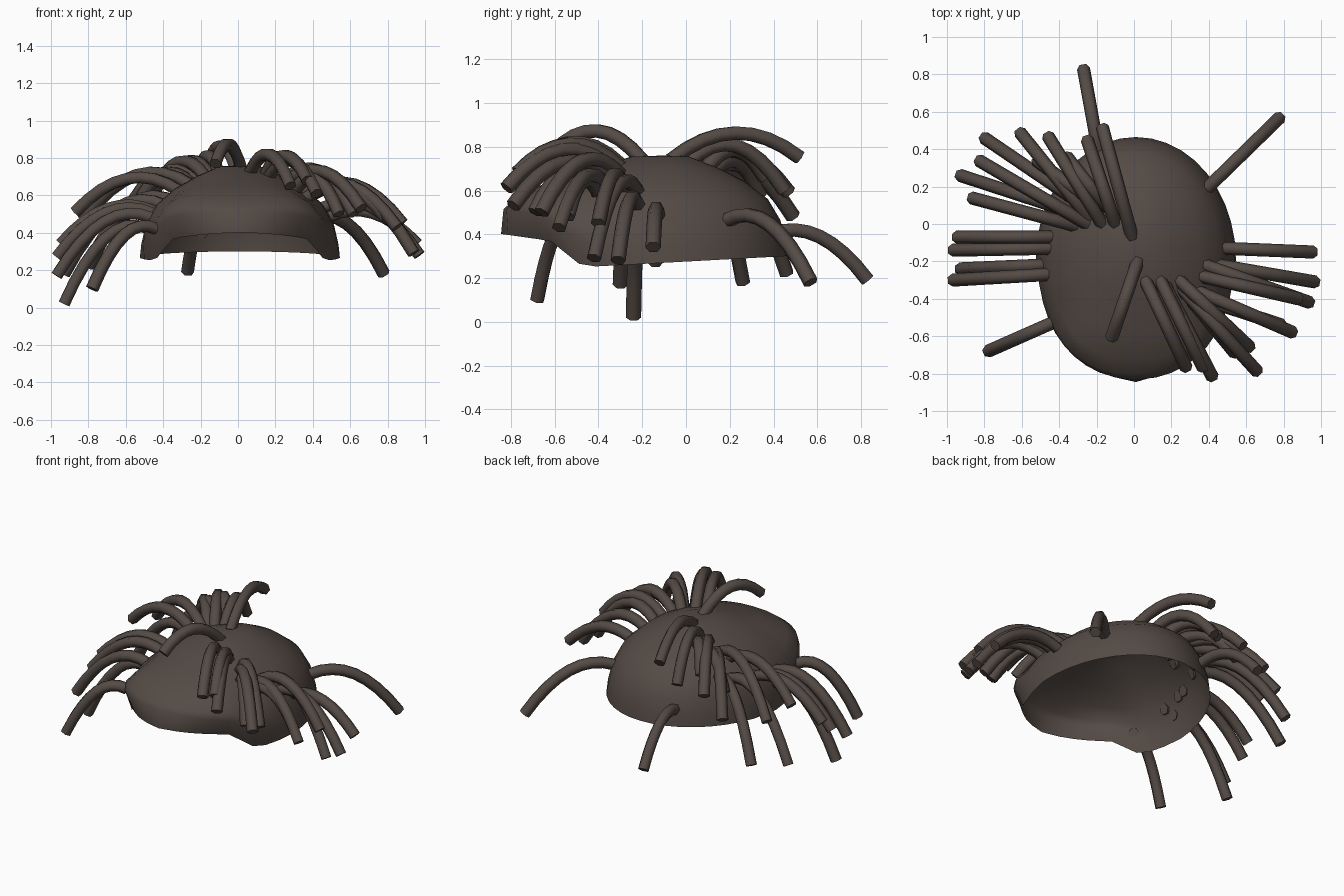
import bpy, bmesh, math
from mathutils import Vector
from mathutils.bvhtree import BVHTree

cube = bpy.data.objects.get("Cube")
if cube:
    bpy.data.objects.remove(cube, do_unlink=True)

brown = bpy.data.materials.new("dark_brown")
brown.use_nodes = True
colour = (0.09, 0.07, 0.06, 1)
brown.diffuse_color = colour
brown.node_tree.nodes["Principled BSDF"].inputs["Base Color"].default_value = colour


def finish(obj, angle):
    """Apply the material and smooth shading."""
    obj.data.materials.clear()
    obj.data.materials.append(brown)
    bpy.ops.object.select_all(action='DESELECT')
    obj.select_set(True)
    bpy.context.view_layer.objects.active = obj
    bpy.ops.object.shade_smooth_by_angle(angle=math.radians(angle))


def rim_height(y):
    """Lower edge: nearly level, stepping up under the front brim."""
    if y > -0.47:
        return 0.25 + (y + 0.47) * 0.054
    if y > -0.62:
        return 0.25 + (-0.47 - y) * 0.8
    return 0.37 + (-0.62 - y) * 0.14


# Open dome: rings from the crown to the rim, as fractions of radius and
# height, extra height at the front brim, and inward tuck at the front corners
PROFILE = [(0.2, 0.99, 0, 0), (0.42, 0.89, 0, 0), (0.65, 0.75, 0, 0),
           (0.84, 0.57, 0, 0), (0.94, 0.36, 0.05, 0),
           (0.985, 0.15, 0.17, 0.03), (1, 0, 0, 0.11)]
SIDES = 40
TOP = 0.76
bm = bmesh.new()
crown = bm.verts.new((0.01, -0.1, TOP))
rings = []
for radius, height, brim, tuck in PROFILE:
    ring = []
    for i in range(SIDES):
        a = math.tau * i / SIDES
        c, s = math.cos(a), math.sin(a)
        front = max(-s, 0)
        r = radius - tuck * 2 * front * abs(c)
        h = height + brim * front
        power = 0.84 if s < 0 else 1
        px = math.copysign(abs(c) ** power, c) * 0.535
        py = math.copysign(abs(s) ** power, s) * 0.655
        y = -0.19 + 0.09 * (1 - r) + r * py
        rim = rim_height(y)
        ring.append(bm.verts.new((0.01 + r * px, y, rim + (TOP - rim) * h)))
    rings.append(ring)
for i in range(SIDES):
    j = (i + 1) % SIDES
    bm.faces.new((crown, rings[0][i], rings[0][j]))
    for upper, lower in zip(rings, rings[1:]):
        bm.faces.new((upper[i], lower[i], lower[j], upper[j]))
surface = BVHTree.FromBMesh(bm)
mesh = bpy.data.meshes.new("dome_shell")
bm.to_mesh(mesh)
bm.free()
dome = bpy.data.objects.new("dome_shell", mesh)
bpy.context.collection.objects.link(dome)
finish(dome, 50)


# Strands: arcs from a root on the dome to a drooping tip
def strands(name, paths, lift=0.08, steps=8):
    curve = bpy.data.curves.new(name, 'CURVE')
    curve.dimensions = '3D'
    curve.bevel_depth = 0.035
    curve.bevel_resolution = 1
    curve.use_fill_caps = True
    for x, y, tip_x, tip_y, tip_z in paths:
        hit = surface.ray_cast(Vector((x, y, 2)), Vector((0, 0, -1)))[0]
        z = hit.z if hit else 0.42
        root = Vector((x, y, z - 0.02))
        tip = Vector((tip_x, tip_y, tip_z))
        bend = root.lerp(tip, 0.5)
        bend.z = max(z, tip_z) + lift + 0.42 * max(z - 0.42, 0)
        spline = curve.splines.new('POLY')
        spline.points.add(steps)
        for k, point in enumerate(spline.points):
            t = k / steps
            p = root.lerp(bend, t).lerp(bend.lerp(tip, t), t)
            point.co = (*p, 1)
    obj = bpy.data.objects.new(name, curve)
    bpy.context.collection.objects.link(obj)
    bpy.ops.object.select_all(action='DESELECT')
    obj.select_set(True)
    bpy.context.view_layer.objects.active = obj
    bpy.ops.object.convert(target='MESH')
    finish(bpy.context.object, 65)


strands("crown_strands", [
    (0.02, -0.2, -0.12, -0.61, 0.77), (-0.01, -0.07, -0.17, 0.52, 0.75)])
strands("single_strands", [
    (-0.19, 0.39, -0.27, 0.83, 0.19), (0.39, 0.19, 0.78, 0.57, 0.18),
    (-0.44, -0.53, -0.78, -0.68, 0.1)], 0.06)
strands("back_strands", [
    (-0.1, 0.0, -0.25, 0.45, 0.6), (-0.17, 0.0, -0.46, 0.47, 0.59),
    (-0.24, 0.03, -0.61, 0.49, 0.48), (-0.33, 0.14, -0.8, 0.46, 0.22),
    (-0.25, 0.0, -0.83, 0.34, 0.47), (-0.38, 0.08, -0.93, 0.26, 0.18),
    (-0.31, -0.01, -0.87, 0.14, 0.51), (-0.14, 0.08, -0.36, 0.36, 0.66),
    (-0.2, 0.1, -0.52, 0.34, 0.58)])
strands("side_strands", [
    (-0.44, -0.07, -0.95, -0.07, 0.34), (-0.45, -0.13, -0.97, -0.14, 0.27),
    (-0.49, -0.22, -0.93, -0.24, 0.02), (-0.46, -0.27, -0.97, -0.3, 0.17),
    (0.48, -0.13, 0.96, -0.15, 0.34), (0.45, -0.22, 0.97, -0.31, 0.28)], 0.06)
strands("front_strands", [
    (0.38, -0.22, 0.94, -0.42, 0.29), (0.36, -0.28, 0.88, -0.4, 0.45),
    (0.34, -0.36, 0.85, -0.58, 0.43), (0.36, -0.4, 0.79, -0.54, 0.48),
    (0.24, -0.3, 0.62, -0.66, 0.5), (0.25, -0.34, 0.66, -0.79, 0.53),
    (0.16, -0.32, 0.42, -0.82, 0.61), (0.06, -0.3, 0.28, -0.77, 0.65),
    (0.14, -0.3, 0.37, -0.77, 0.68), (0.3, -0.4, 0.54, -0.69, 0.5)])
